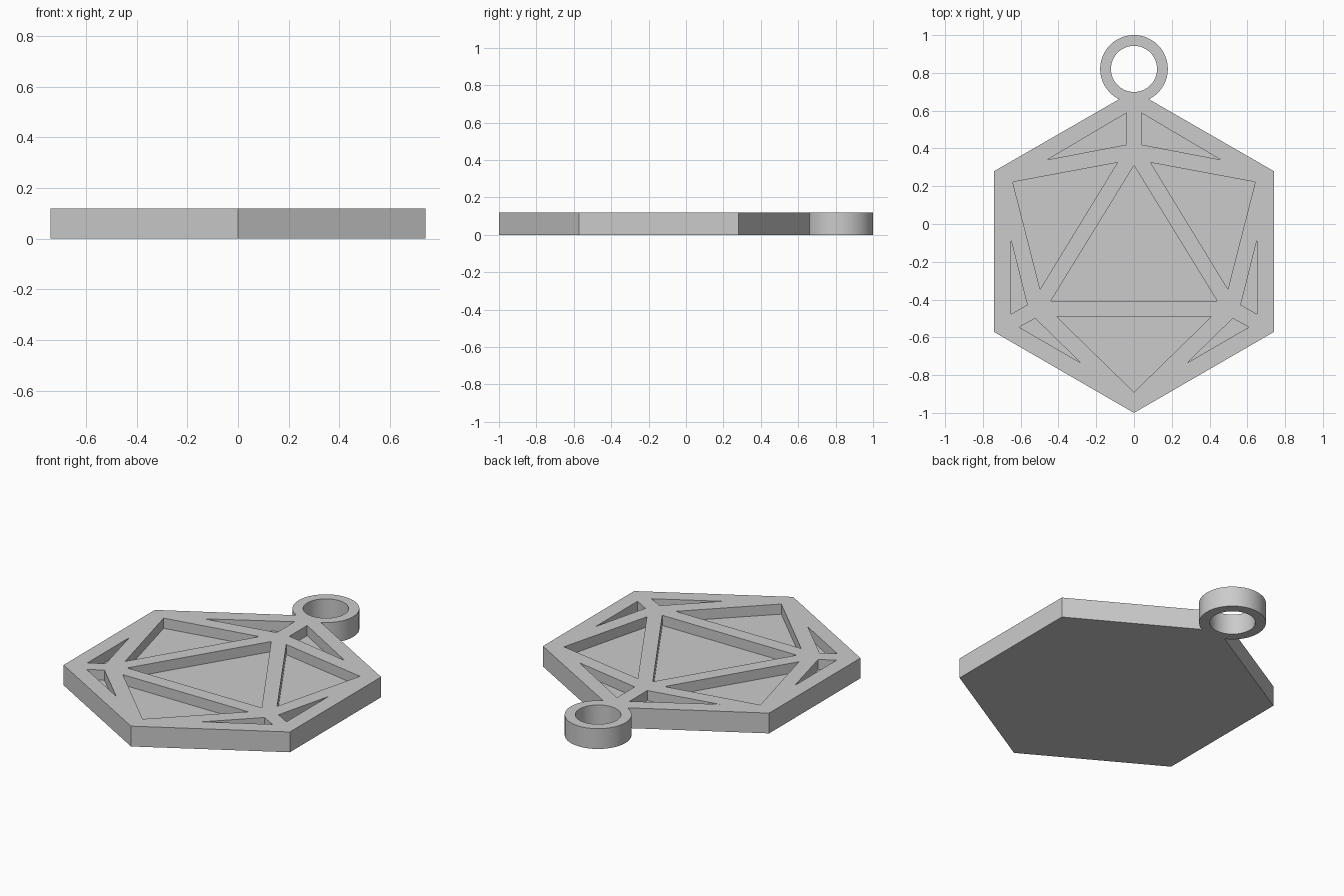
import bpy
import bmesh
from math import radians

if "Cube" in bpy.data.objects:
    bpy.data.objects.remove(bpy.data.objects["Cube"])

HEIGHT, FLOOR = 0.12, 0.06
RING_Y, RING_OUTER, RING_INNER = 0.821, 0.179, 0.122

grey = bpy.data.materials.new("plain_grey")
grey.use_nodes = True
grey.diffuse_color = (0.6, 0.6, 0.6, 1)
grey.node_tree.nodes["Principled BSDF"].inputs["Base Color"].default_value = (0.6, 0.6, 0.6, 1)


def add_prism(bm, outline, bottom, top):
    """Extrude a flat outline between two heights."""
    base = bm.faces.new([bm.verts.new((x, y, bottom)) for x, y in outline])
    grown = bmesh.ops.extrude_face_region(bm, geom=[base], use_keep_orig=True)["geom"]
    for v in grown:
        if isinstance(v, bmesh.types.BMVert):
            v.co.z = top


def make_object(name, bm):
    bmesh.ops.recalc_face_normals(bm, faces=bm.faces[:])
    mesh = bpy.data.meshes.new(name)
    bm.to_mesh(mesh)
    bm.free()
    mesh.materials.append(grey)
    obj = bpy.data.objects.new(name, mesh)
    bpy.context.collection.objects.link(obj)
    return obj


def make_cylinder(name, radius, bottom, top):
    bpy.ops.mesh.primitive_cylinder_add(vertices=96, radius=radius, depth=top - bottom,
                                        location=(0, RING_Y, (top + bottom) / 2))
    obj = bpy.context.object
    obj.name = name
    obj.data.materials.append(grey)
    return obj


def combine(target, other, operation):
    """Apply a boolean and discard the helper."""
    mod = target.modifiers.new(operation, "BOOLEAN")
    mod.operation, mod.object, mod.solver = operation, other, "EXACT"
    bpy.ops.object.select_all(action="DESELECT")
    bpy.context.view_layer.objects.active = target
    target.select_set(True)
    bpy.ops.object.modifier_apply(modifier=mod.name)
    bpy.data.objects.remove(other)


# Hexagonal plate
bm = bmesh.new()
add_prism(bm, [(0, -1), (0.74, -0.572), (0.74, 0.28), (0, 0.706), (-0.74, 0.28), (-0.74, -0.572)],
          0, HEIGHT)
pendant = make_object("pendant_plate", bm)

# Hanging ring
combine(pendant, make_cylinder("hanging_ring", RING_OUTER, 0, HEIGHT), "UNION")
combine(pendant, make_cylinder("ring_hole", RING_INNER, -0.1, HEIGHT + 0.1), "DIFFERENCE")

# Recessed facets: two on the centre line, the rest mirrored
centre_facets = [
    [(0, 0.31), (0.44, -0.407), (-0.44, -0.407)],
    [(0.41, -0.49), (0, -0.89), (-0.41, -0.49)],
]
side_facets = [
    [(0.088, 0.325), (0.642, 0.222), (0.497, -0.345)],
    [(0.041, 0.587), (0.041, 0.42), (0.459, 0.34)],
    [(0.651, -0.085), (0.651, -0.477), (0.565, -0.428)],
    [(0.523, -0.50), (0.608, -0.546), (0.282, -0.735)],
]
bm = bmesh.new()
for facet in centre_facets:
    add_prism(bm, facet, FLOOR, HEIGHT + 0.1)
for facet in side_facets:
    for side in (1, -1):
        add_prism(bm, [(side * x, y) for x, y in facet], FLOOR, HEIGHT + 0.1)
combine(pendant, make_object("facet_cutter", bm), "DIFFERENCE")

# Smooth ring, crisp facets
bpy.ops.object.shade_smooth_by_angle(angle=radians(25))
